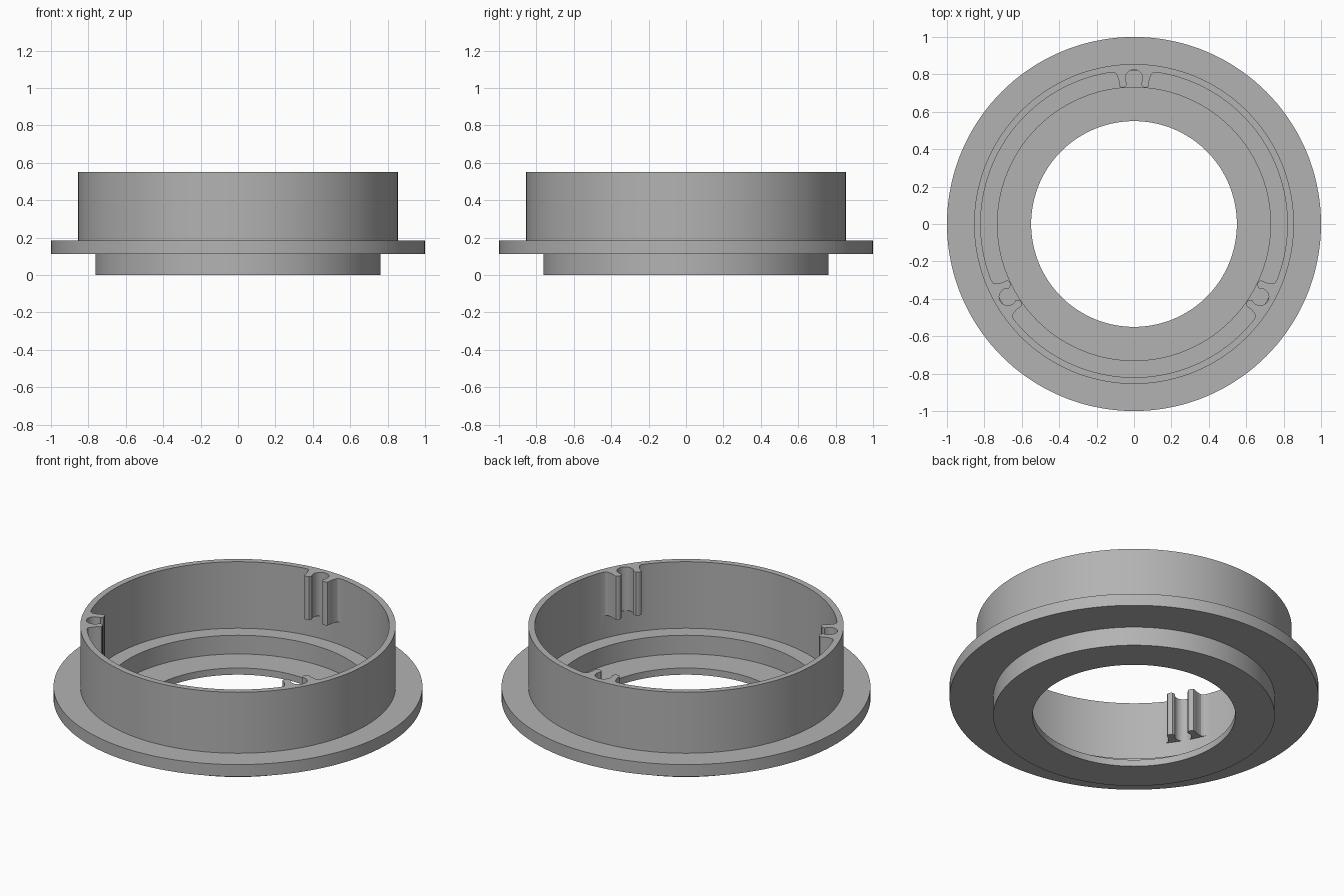
import bpy
import bmesh
import math
from mathutils import Matrix, Vector

cube = bpy.data.objects.get("Cube")
if cube:
    bpy.data.objects.remove(cube, do_unlink=True)

SEGMENTS = 144
TOP = 0.55
CLIP_BOTTOM = 0.29

grey = bpy.data.materials.new("neutral grey")
grey.use_nodes = True
colour = (0.45, 0.45, 0.45, 1)
grey.diffuse_color = colour
grey.node_tree.nodes["Principled BSDF"].inputs["Base Color"].default_value = colour


def make_object(name, bm):
    bmesh.ops.recalc_face_normals(bm, faces=bm.faces)
    mesh = bpy.data.meshes.new(name)
    bm.to_mesh(mesh)
    bm.free()
    mesh.materials.append(grey)
    obj = bpy.data.objects.new(name, mesh)
    bpy.context.collection.objects.link(obj)
    return obj


def lathe(name, profile):
    """Revolve a closed (radius, z) profile around the z axis."""
    bm = bmesh.new()
    rings = []
    for i in range(SEGMENTS):
        a = math.tau * i / SEGMENTS
        rings.append([bm.verts.new((r * math.cos(a), r * math.sin(a), z)) for r, z in profile])
    for i, ring in enumerate(rings):
        after = rings[(i + 1) % SEGMENTS]
        for j in range(len(profile)):
            k = (j + 1) % len(profile)
            bm.faces.new((ring[j], after[j], after[k], ring[k]))
    return make_object(name, bm)


def three_prisms(name, outline, bottom, top):
    """Extrude an outline upward and repeat it three times around the ring."""
    bm = bmesh.new()
    for turn in range(3):
        spin = Matrix.Rotation(math.tau * turn / 3, 4, "Z")
        low = [bm.verts.new(spin @ Vector((x, y, bottom))) for x, y in outline]
        face = bm.faces.new(low)
        raised = bmesh.ops.extrude_face_region(bm, geom=[face])["geom"]
        verts = [v for v in raised if isinstance(v, bmesh.types.BMVert)]
        bmesh.ops.translate(bm, verts=verts, vec=(0, 0, top - bottom))
    return make_object(name, bm)


def combine(target, tool, operation):
    mod = target.modifiers.new(operation.lower(), "BOOLEAN")
    mod.operation = operation
    mod.solver = "EXACT"
    mod.object = tool
    bpy.context.view_layer.objects.active = target
    bpy.ops.object.modifier_apply(modifier=mod.name)
    bpy.data.objects.remove(tool, do_unlink=True)


# Stepped ring: spigot, flange, thin wall, inner ledge and floor lip
ring = lathe("flanged_ring", [
    (0.55, 0), (0.763, 0), (0.763, 0.113), (1, 0.113), (1, 0.185), (0.855, 0.185),
    (0.855, TOP), (0.82, TOP), (0.82, 0.152), (0.73, 0.152), (0.73, 0.04), (0.55, 0.04)])

# Clips: two rounded prongs blending into the inner wall
half = [(-0.125, 0.835), (-0.12, 0.811), (-0.105, 0.81), (-0.095, 0.803), (-0.089, 0.79),
        (-0.081, 0.765), (-0.08, 0.745), (-0.076, 0.736), (-0.067, 0.731),
        (-0.053, 0.731), (-0.045, 0.735), (-0.036, 0.752)]
clips = three_prisms("clips", half + [(-x, y) for x, y in reversed(half)], CLIP_BOTTOM, TOP)
combine(ring, clips, "UNION")

# Round sockets between the prongs
circle = [(0.046 * math.cos(math.tau * i / 32), 0.779 + 0.046 * math.sin(math.tau * i / 32))
          for i in range(32)]
sockets = three_prisms("sockets", circle, CLIP_BOTTOM, TOP + 0.1)
combine(ring, sockets, "DIFFERENCE")

bpy.ops.object.select_all(action="DESELECT")
ring.select_set(True)
bpy.context.view_layer.objects.active = ring
bpy.ops.object.shade_smooth_by_angle(angle=math.radians(30))
